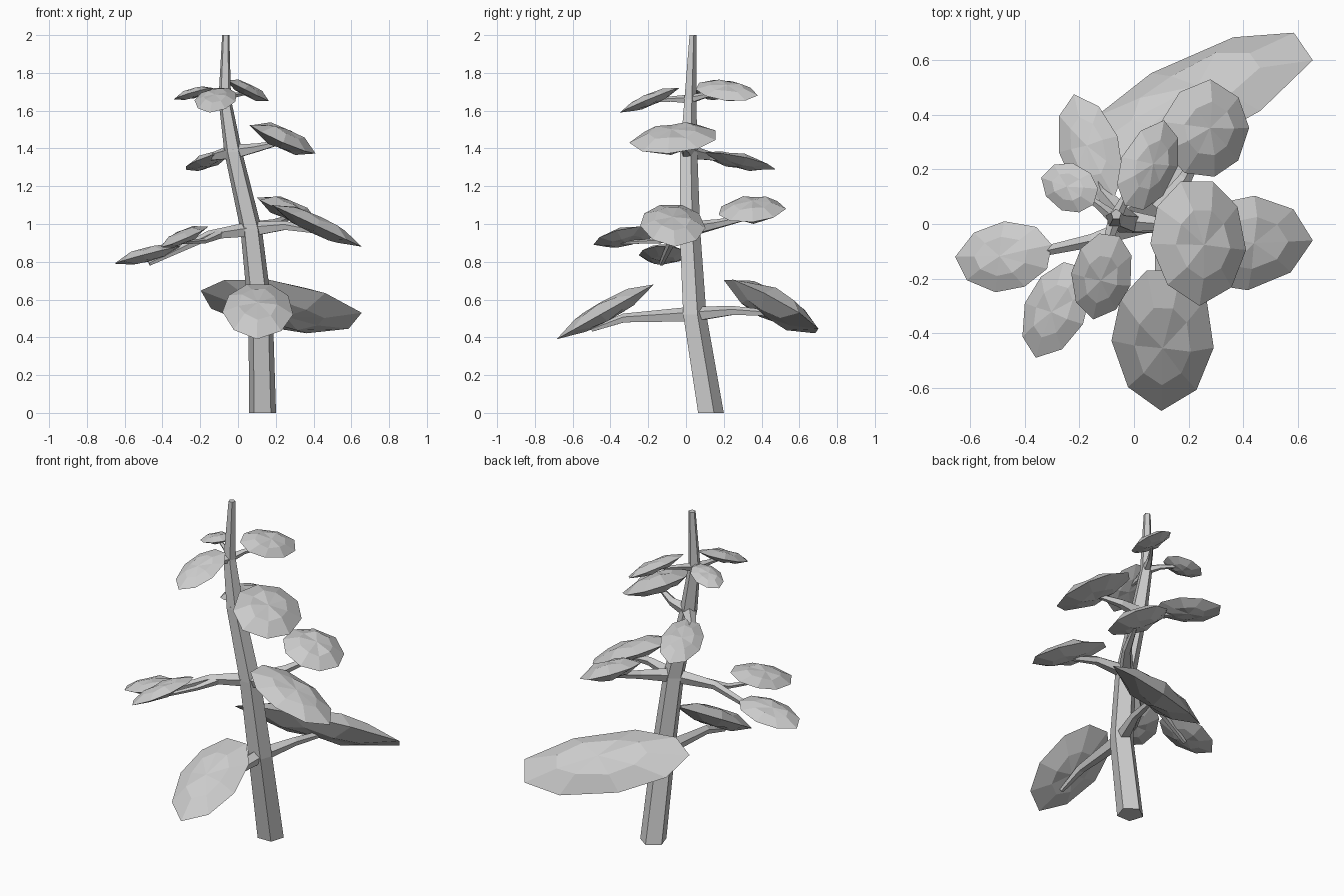
import bpy
import bmesh
import math
from mathutils import Vector

cube = bpy.data.objects.get("Cube")
if cube:
    bpy.data.objects.remove(cube, do_unlink=True)

grey = bpy.data.materials.new("plain_grey")
grey.use_nodes = True
colour = (0.6, 0.6, 0.6, 1.0)
grey.diffuse_color = colour
grey.node_tree.nodes["Principled BSDF"].inputs["Base Color"].default_value = colour


def finish(bm, name):
    """Turn a bmesh into a flat shaded object with outward normals."""
    bmesh.ops.recalc_face_normals(bm, faces=bm.faces[:])
    mesh = bpy.data.meshes.new(name)
    bm.to_mesh(mesh)
    bm.free()
    mesh.materials.append(grey)
    obj = bpy.data.objects.new(name, mesh)
    bpy.context.collection.objects.link(obj)
    return obj


def bridge(bm, lower, upper):
    """Join two rings of equal length with quads."""
    count = len(lower)
    for i in range(count):
        j = (i + 1) % count
        bm.faces.new((lower[i], lower[j], upper[j], upper[i]))


def limb(name, path, radii, sides=5, reference=(0, 0, 1)):
    """Tapered tube through the path points."""
    bm = bmesh.new()
    points = [Vector(p) for p in path]
    rings = []
    for i, point in enumerate(points):
        after = points[min(i + 1, len(points) - 1)]
        before = points[max(i - 1, 0)]
        tangent = (after - before).normalized()
        # Upright limbs keep level rings
        if reference[1]:
            tangent = Vector((0, 0, 1))
        side = tangent.cross(Vector(reference)).normalized()
        up = side.cross(tangent)
        ring = []
        for k in range(sides):
            angle = math.tau * k / sides + math.pi / 2
            offset = side * math.cos(angle) + up * math.sin(angle)
            ring.append(bm.verts.new(point + offset * radii[i]))
        if rings:
            bridge(bm, rings[-1], ring)
        rings.append(ring)
    bm.faces.new(rings[0][::-1])
    bm.faces.new(rings[-1])
    return finish(bm, name)


# Shared foliage outline: (position along length, position across width)
OUTLINE = [(0.0, -0.17), (0.2, -0.42), (0.5, -0.5), (0.83, -0.33),
           (1.0, 0.0), (0.85, 0.34), (0.55, 0.5), (0.2, 0.42), (0.0, 0.17)]


def foliage(name, base, tip, across):
    """Faceted pad from base to tip, domed above and below its rim."""
    bm = bmesh.new()
    base, tip, across = Vector(base), Vector(tip), Vector(across)
    length = tip - base
    normal = length.cross(across).normalized()
    if normal.z < 0:
        normal.negate()
    centre = base + length * 0.5
    thick = min(across.length, length.length)

    def ring(scale, lift):
        return [bm.verts.new(centre + (length * (u - 0.5) + across * v) * scale
                             + normal * lift * thick * (1 + 0.2 * math.sin(i * 2.4)))
                for i, (u, v) in enumerate(OUTLINE)]

    rim = ring(1.0, 0.0)
    for scale, lift, peak in ((0.55, 0.12, 0.15), (0.5, -0.11, -0.13)):
        inner = ring(scale, lift)
        bridge(bm, rim, inner)
        top = bm.verts.new(centre + normal * peak * thick)
        for i, vert in enumerate(inner):
            bm.faces.new((vert, inner[(i + 1) % len(inner)], top))
    return finish(bm, name)


# Trunk
low, mid, high, crown = ((0.12, 0.04, 0.52), (0.07, 0.015, 0.97),
                         (-0.025, 0.01, 1.38), (-0.07, 0.02, 1.66))
limb("trunk", [(0.13, 0.125, 0), low, mid, high, crown, (-0.065, 0.035, 2)],
     [0.075, 0.068, 0.06, 0.05, 0.035, 0.02], reference=(0, 1, 0))

# Branches: name, path
branches = {
    "lower_front": [low, (0.1, -0.33, 0.5), (0.095, -0.5, 0.44)],
    "lower_back": [low, (0.2, 0.25, 0.54), (0.28, 0.56, 0.52)],
    "middle_left": [mid, (0.25, -0.02, 0.99), (0.42, -0.06, 0.96)],
    "middle_right": [mid, (-0.15, -0.06, 0.94), (-0.47, -0.13, 0.79)],
    "middle_right_fork": [(-0.1, -0.05, 0.945), (-0.18, -0.14, 0.91), (-0.3, -0.35, 0.9)],
    "middle_back": [mid, (0.19, 0.17, 1.0), (0.28, 0.35, 1.04)],
    "upper_left": [high, (0.09, 0, 1.4), (0.22, -0.06, 1.43)],
    "upper_back": [high, (-0.12, 0.12, 1.36), (-0.18, 0.3, 1.33)],
    "crown_front": [crown, (-0.1, -0.08, 1.66), (-0.12, -0.2, 1.65)],
    "crown_back": [crown, (-0.03, 0.1, 1.68), (0.04, 0.2, 1.69)],
    "crown_right": [crown, (-0.13, 0.07, 1.68), (-0.22, 0.13, 1.69)],
}
for name, path in branches.items():
    size = 0.026 if "crown" in name or "fork" in name else 0.043
    limb(name + "_branch", path, [size, size * 0.6, size * 0.3])

# Foliage: base, tip, width vector
pads = {
    "lower_front": ((0.11, -0.17, 0.68), (0.1, -0.685, 0.39), (0.375, 0, 0)),
    "lower_back": ((-0.17, 0.32, 0.6), (0.655, 0.6, 0.53), (0.16, 0.42, -0.28)),
    "middle_left": ((0.18, -0.08, 1.1), (0.655, -0.06, 0.88), (0, 0.345, 0)),
    "middle_right": ((-0.31, -0.12, 0.88), (-0.655, -0.12, 0.79), (0.05, 0.26, 0)),
    "middle_right_fork": ((-0.22, -0.15, 0.97), (-0.36, -0.49, 0.89), (0.22, -0.06, 0.08)),
    "middle_back": ((0.24, 0.18, 1.07), (0.28, 0.53, 1.08), (0.32, -0.04, -0.13)),
    "upper_left": ((0.23, 0.155, 1.47), (0.24, -0.3, 1.43), (0.35, 0, -0.15)),
    "upper_back": ((-0.11, 0.09, 1.37), (-0.22, 0.475, 1.29), (0.22, 0.04, 0.05)),
    "crown_front": ((-0.09, -0.04, 1.72), (-0.15, -0.35, 1.59), (0.22, -0.03, 0)),
    "crown_back": ((0, 0.06, 1.73), (0.11, 0.38, 1.68), (0.2, -0.05, -0.1)),
    "crown_right": ((-0.14, 0.1, 1.72), (-0.34, 0.17, 1.66), (0.05, 0.17, 0)),
}
for name, (base, tip, across) in pads.items():
    foliage(name + "_foliage", base, tip, across)
